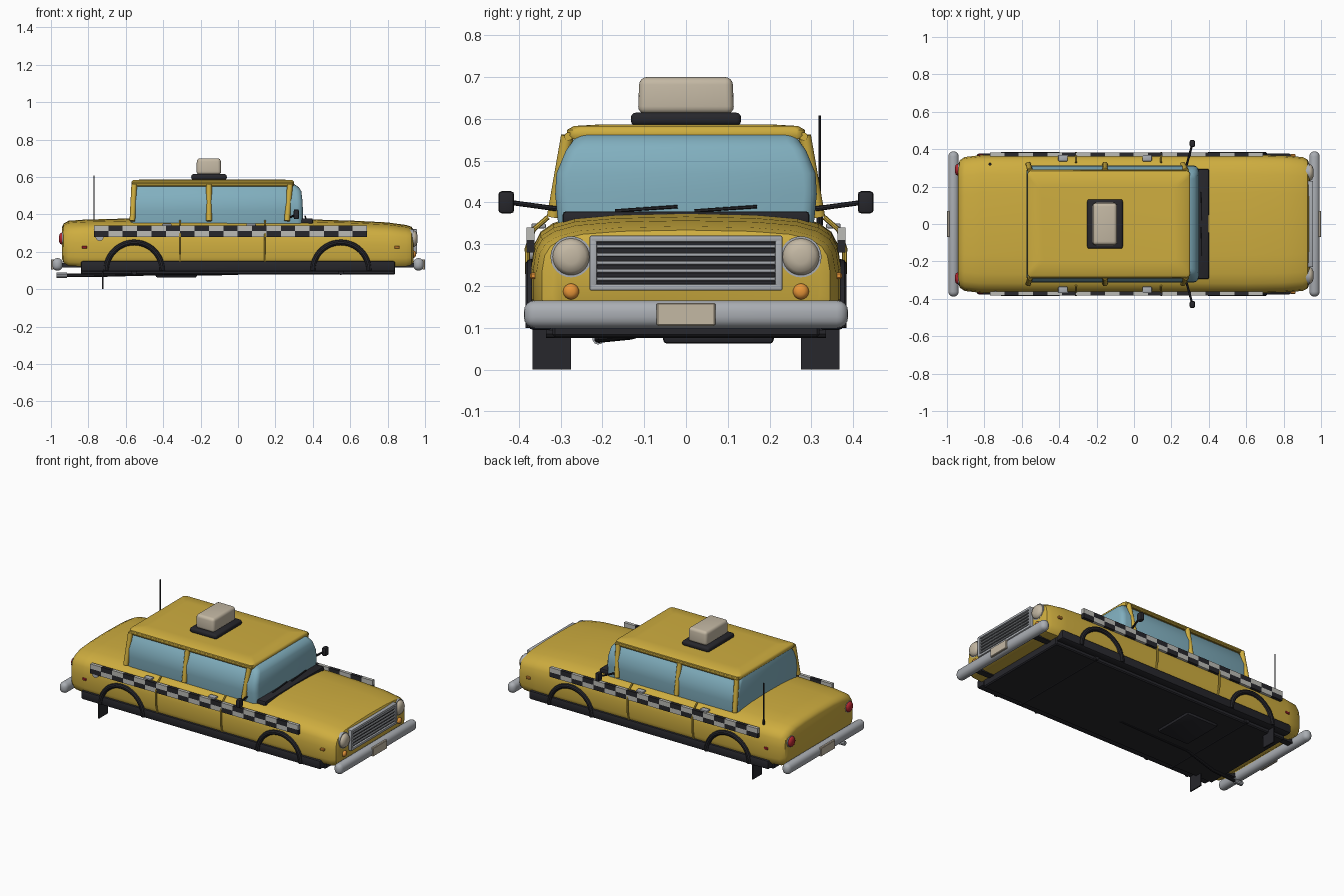
import bpy, bmesh, math
from mathutils import Vector, Matrix

if "Cube" in bpy.data.objects:
    bpy.data.objects.remove(bpy.data.objects["Cube"])


def material(name, r, g, b):
    m = bpy.data.materials.new(name)
    m.diffuse_color = (r, g, b, 1)
    m.use_nodes = True
    m.node_tree.nodes["Principled BSDF"].inputs["Base Color"].default_value = m.diffuse_color
    return m


YELLOW = material("yellow_paint", 0.62, 0.42, 0.05)
BLACK = material("black_trim", 0.02, 0.02, 0.025)
GLASS = material("glass", 0.22, 0.43, 0.52)
CHROME = material("chrome", 0.4, 0.42, 0.45)
CREAM = material("cream", 0.55, 0.48, 0.37)
RED = material("red_lens", 0.45, 0.02, 0.03)
ORANGE = material("orange_lens", 0.8, 0.3, 0.04)
WHITE = material("white_check", 0.5, 0.5, 0.47)


def finish(name, bm, mat, angle=35):
    bmesh.ops.recalc_face_normals(bm, faces=bm.faces)
    me = bpy.data.meshes.new(name)
    bm.to_mesh(me)
    bm.free()
    me.shade_smooth()
    me.set_sharp_from_angle(angle=math.radians(angle))
    me.materials.append(mat)
    ob = bpy.data.objects.new(name, me)
    bpy.context.collection.objects.link(ob)
    return ob


def box(name, x, y, z, mat, bevel=0.0, seg=3, taper=1.0):
    """Box from (min, max) ranges; taper scales the top."""
    bm = bmesh.new()
    bmesh.ops.create_cube(bm, size=1)
    for v in bm.verts:
        s = taper if v.co.z > 0 else 1
        v.co = ((x[0] + x[1]) / 2 + v.co.x * s * (x[1] - x[0]),
                (y[0] + y[1]) / 2 + v.co.y * s * (y[1] - y[0]),
                (z[0] + z[1]) / 2 + v.co.z * (z[1] - z[0]))
    if bevel:
        bmesh.ops.bevel(bm, geom=bm.edges[:], offset=bevel, segments=seg,
                        profile=0.5, affect='EDGES')
    return finish(name, bm, mat)


def loft(name, rings, mat, angle=35):
    bm = bmesh.new()
    rows = [[bm.verts.new(p) for p in r] for r in rings]
    n = len(rows[0])
    for a, b in zip(rows, rows[1:]):
        for i in range(n):
            bm.faces.new((a[i], a[(i + 1) % n], b[(i + 1) % n], b[i]))
    bm.faces.new(rows[0])
    bm.faces.new(rows[-1])
    return finish(name, bm, mat, angle)


def tube(name, path, r, mat, n=10):
    """Round tube along a list of points."""
    pts = [Vector(p) for p in path]
    rings = []
    for i, p in enumerate(pts):
        d = (pts[min(i + 1, len(pts) - 1)] - pts[max(i - 1, 0)]).normalized()
        side = Vector((0, 1, 0)) if abs(d.y) < 0.8 else Vector((1, 0, 0))
        u = d.cross(side).normalized()
        w = d.cross(u)
        rings.append([p + r * (math.cos(k) * u + math.sin(k) * w)
                      for k in (2 * math.pi * j / n for j in range(n))])
    return loft(name, rings, mat)


def lamp(name, x, y, z, r, depth, mat):
    """Domed lens facing along x, in a chrome ring."""
    ring = lambda px, pr: [(px, y + pr * math.cos(2 * math.pi * j / 24),
                            z + pr * math.sin(2 * math.pi * j / 24)) for j in range(24)]
    s = 1 if depth > 0 else -1
    loft(name, [ring(x - s * 0.02, r), ring(x + depth * 0.4, r), ring(x + depth * 0.8, r * 0.8),
                ring(x + depth, r * 0.4)], mat, 60)
    loft(name + "_rim", [ring(x - s * 0.03, r * 1.12), ring(x + depth * 0.3, r * 1.12),
                         ring(x + depth * 0.3, r * 0.9)], CHROME)


# main body: one cross-section lofted along the length
half = [(0, 1), (.45, .985), (.72, .95), (.86, .89), (.94, .81), (.98, .7), (1, .5),
        (1, .2), (.98, .08), (.93, 0)]
section = half + [(-a, b) for a, b in reversed(half[1:])]
stations = [(-.94, .31, .16, .335), (-.932, .34, .14, .352), (-.905, .358, .125, .366),
            (-.82, .368, .12, .372), (-.55, .37, .12, .379), (.3, .37, .12, .376),
            (.62, .37, .12, .366), (.8, .366, .12, .357), (.9, .358, .122, .343),
            (.928, .345, .13, .334), (.938, .32, .145, .318)]
loft("body", [[(x, a * w, zb + b * (zt - zb)) for a, b in section]
              for x, w, zb, zt in stations], YELLOW, 40)

# underbody, tank, exhaust, axles
box("underbody", (-.84, .84), (-.32, .32), (.078, .135), BLACK, .006, 1)
box("under_tank", (-.44, -.22), (-.055, .21), (.062, .09), BLACK, .01, 2)
tube("exhaust_pipe", [(0, -.12, .085), (-.5, -.13, .082), (-.75, -.2, .075), (-.92, -.21, .074)],
     .01, BLACK)
tube("exhaust_tip", [(-.915, -.21, .074), (-.97, -.21, .074)], .014, CHROME)
for x in (-.555, .55):
    tube("axle", [(x, -.335, .09), (x, .335, .09)], .014, BLACK)

# greenhouse glass


def plan(x0, x1, w, z, r=.03):
    pts = []
    for cx, cy, a0 in ((x1 - r, w - r, 0), (x0 + r, w - r, 90),
                       (x0 + r, r - w, 180), (x1 - r, r - w, 270)):
        for k in range(4):
            a = math.radians(a0 + k * 30)
            pts.append((cx + r * math.cos(a), cy + r * math.sin(a), z))
    return pts


loft("cabin_glass", [plan(-.575, .347, .306, .35), plan(-.575, .347, .313, .42),
                     plan(-.574, .345, .31, .47), plan(-.572, .338, .287, .525),
                     plan(-.57, .325, .272, .545), plan(-.565, .295, .262, .565)], GLASS, 45)

# roof and its rails
loft("roof", [plan(-.565, .297, .278, .552, .015), plan(-.57, .30, .286, .56, .02),
              plan(-.57, .30, .284, .574, .02), plan(-.562, .292, .268, .583, .02),
              plan(-.5, .22, .2, .587, .02)], YELLOW, 50)

# cowl and wipers
box("cowl", (.28, .40), (-.295, .295), (.345, .379), BLACK, .008, 2)
for y in (-.17, .02):
    tube("wiper", [(.362, y, .38), (.358, y + .15, .39)], .004, BLACK, 6)

# taxi roof sign
box("sign_base", (-.25, -.06), (-.132, .132), (.584, .615), BLACK, .012, 3)
box("sign_box", (-.222, -.09), (-.115, .115), (.612, .70), CREAM, .018, 4, .97)

# bumpers, brackets and plates at both ends
for s, end in ((1, "front"), (-1, "rear")):
    span = lambda a, b: tuple(sorted((s * a, s * b)))
    box(end + "_bumper", span(.937, .993), (-.388, .388), (.099, .166), CHROME, .027, 4)
    box(end + "_plate", span(.985, 1.0), (-.07, .07), (.105, .16), CREAM, .003, 1)
    for y in (-.25, .25):
        box(end + "_bumper_bracket", span(.82, .95), (y - .02, y + .02), (.115, .14), BLACK)

# grille: frame, dark backing, slats
box("grille_back", (.92, .946), (-.22, .22), (.195, .315), BLACK)
for z in (.197, .313):
    box("grille_frame_bar", (.925, .958), (-.23, .23), (z - .008, z + .008), CHROME, .004, 2)
for y in (-.222, .222):
    box("grille_frame_side", (.925, .958), (y - .009, y + .009), (.19, .32), CHROME, .004, 2)
for i in range(5):
    z = .217 + i * .0195
    box("grille_slat", (.93, .955), (-.22, .22), (z - .005, z + .005), CHROME, .002, 1)

# antenna and fuel cap
tube("antenna", [(-.77, .32, .35), (-.77, .32, .608)], .003, BLACK, 8)
tube("antenna_base", [(-.77, .32, .345), (-.77, .32, .372)], .008, BLACK)
tube("fuel_cap", [(-.74, -.355, .28), (-.74, -.376, .28)], .022, CHROME, 20)

for s in (-1, 1):
    ys = lambda a, b: tuple(sorted((s * a, s * b)))
    # lamps
    lamp("headlight", .93, s * .275, .27, .044, .03, CREAM)
    lamp("indicator", .932, s * .275, .187, .019, .02, ORANGE)
    lamp("tail_light", -.935, s * .29, .27, .032, -.022, RED)
    for x, m in ((-.82, RED), (.85, ORANGE)):
        box("side_marker", (x - .014, x + .014), ys(.355, .373), (.217, .232), m, .003, 1)
    # rocker strip and wheel arches
    box("rocker_strip", (-.84, .84), ys(.32, .376), (.095, .15), BLACK, .01, 2)
    for x in (-.555, .55):
        tube("wheel_arch", [(x + .15 * math.cos(a), s * .37, .1 + .15 * math.sin(a))
                            for a in (math.pi * k / 24 for k in range(25))], .015, BLACK)
    # mudflaps
    box("mudflap", (-.727, -.719), ys(.275, .367), (0, .11), BLACK)
    # checker band
    step = 1.46 / 19
    for i in range(19):
        for j in range(2):
            x = -.77 + i * step
            box("checker_tile", (x, x + step), ys(.362, .382), (.28 + j * .03, .31 + j * .03),
                BLACK if (i + j) % 2 == 0 else WHITE)
    # door seams and handles
    for x in (-.31, .145):
        tube("door_seam", [(x, s * .366, .15), (x, s * .378, .2), (x, s * .38, .29),
                           (x, s * .365, .335), (x, s * .33, .365)], .006, YELLOW, 8)
    for x in (-.38, .07):
        box("door_handle", (x - .025, x + .025), ys(.335, .37), (.338, .35), CHROME, .004, 2)
    # cabin pillars and rail
    for x0, x1 in ((.262, .278), (-.155, -.155), (-.565, -.555)):
        tube("pillar", [(x0, s * .318, .365), (x1, s * .284, .56)], .015, YELLOW, 12)
    tube("roof_rail", [(-.565, s * .281, .558), (.295, s * .281, .558)], .01, YELLOW)
    # wing mirrors
    tube("mirror_arm", [(.28, s * .31, .385), (.31, s * .42, .4), (.31, s * .43, .4)][:2],
         .006, BLACK, 8)
    box("mirror_head", (.298, .326), ys(.411, .449), (.374, .427), BLACK, .008, 2)
